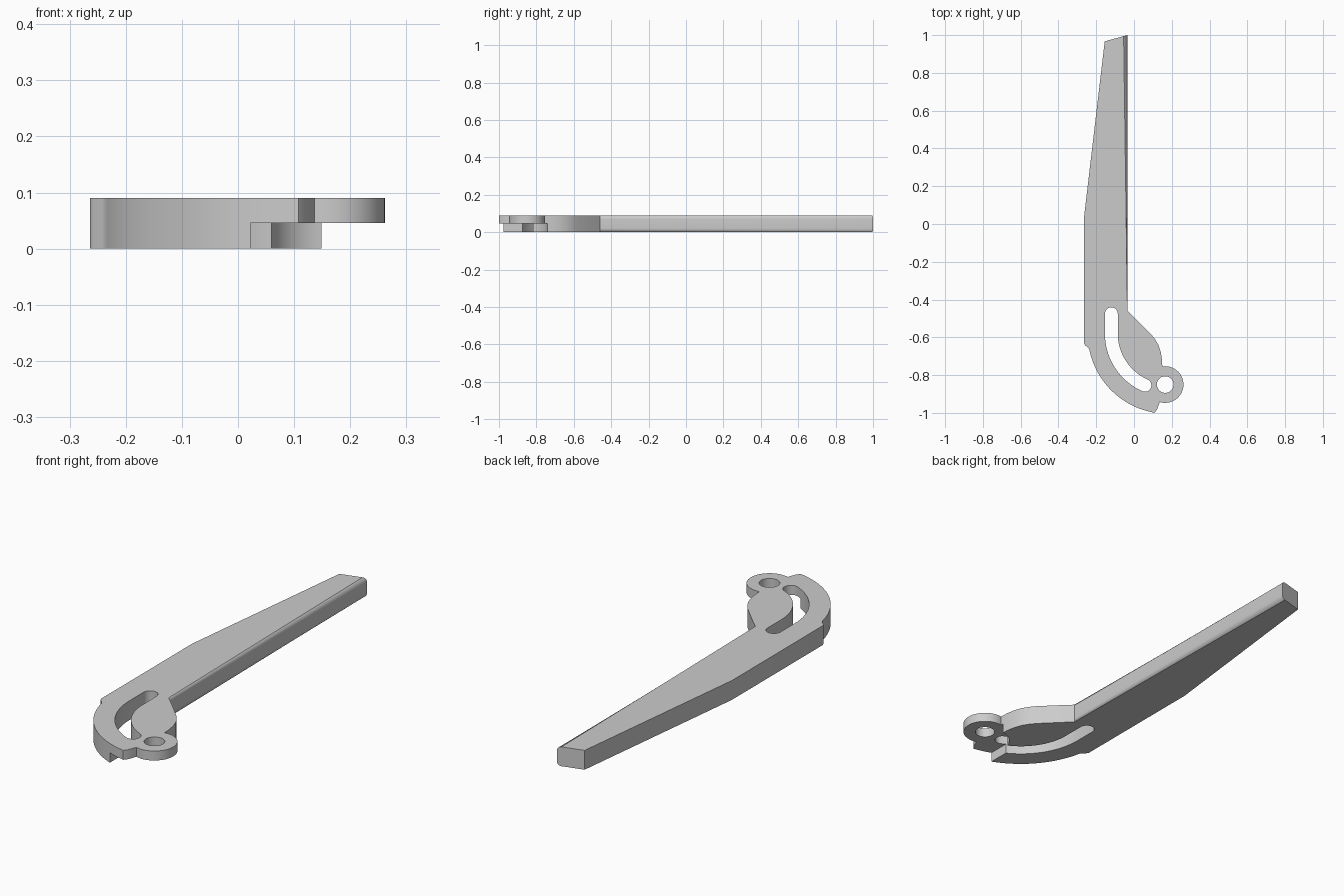
import bpy, bmesh
from math import sin, cos, pi, radians
from mathutils import Vector

if "Cube" in bpy.data.objects:
    bpy.data.objects.remove(bpy.data.objects["Cube"])

TOP, MID = 0.09, 0.046
PIVOT = (0.18, -0.58)      # centre of the curved slot
EYE = (0.165, -0.85)       # centre of the eyelet

grey = bpy.data.materials.new("plain grey")
grey.use_nodes = True
grey.diffuse_color = (0.6, 0.6, 0.6, 1)
grey.node_tree.nodes["Principled BSDF"].inputs["Base Color"].default_value = (0.6, 0.6, 0.6, 1)


def arc(centre, r, a0, a1, n):
    """Points on an arc, angles in degrees."""
    steps = [radians(a0 + (a1 - a0) * i / n) for i in range(n + 1)]
    return [(centre[0] + r * cos(a), centre[1] + r * sin(a)) for a in steps]


def prism(name, outline, z0, z1, round_x=None):
    """Extrude an outline upward; round the long edges lying on x = round_x."""
    bm = bmesh.new()
    base = bm.faces.new([bm.verts.new((x, y, z0)) for x, y in outline])
    side = bmesh.ops.extrude_face_region(bm, geom=[base])["geom"]
    bmesh.ops.translate(bm, vec=(0, 0, z1 - z0),
                        verts=[v for v in side if isinstance(v, bmesh.types.BMVert)])
    bmesh.ops.recalc_face_normals(bm, faces=bm.faces)
    if round_x is not None:
        edges = [e for e in bm.edges if e.calc_length() > 1
                 and all(abs(v.co.x - round_x) < 1e-4 for v in e.verts)]
        bmesh.ops.bevel(bm, geom=edges, offset=0.02, segments=6, profile=0.5, affect='EDGES')
    mesh = bpy.data.meshes.new(name)
    bm.to_mesh(mesh)
    bm.free()
    mesh.materials.append(grey)
    obj = bpy.data.objects.new(name, mesh)
    bpy.context.collection.objects.link(obj)
    return obj


def combine(target, tool, operation):
    """Apply a boolean and discard the tool object."""
    mod = target.modifiers.new(operation.lower(), 'BOOLEAN')
    mod.operation, mod.solver, mod.object = operation, 'EXACT', tool
    bpy.context.view_layer.objects.active = target
    bpy.ops.object.modifier_apply(modifier=mod.name)
    bpy.data.objects.remove(tool)


# Lever: tapered handle, curved arm and leaf-shaped inner part
outline = [(-0.035, 1.0), (-0.155, 0.967), (-0.264, 0.04), (-0.264, -0.63),
           (-0.258, -0.643), (-0.243, -0.655)]
outline += arc(PIVOT, 0.425, 191.5, 259, 28)
outline += [(0.108, -1.0), (0.122, -0.982), (0.13, -0.96), (0.137, -0.94), EYE,
            (0.15, -0.757), (0.148, -0.715), (0.141, -0.675), (0.128, -0.638),
            (0.11, -0.608), (0.09, -0.583), (0.0, -0.493), (-0.035, -0.46)]
lever = prism("lever", outline, 0, TOP, round_x=-0.035)

# Clearance under the eyelet: round pocket and squared-off arm end
combine(lever, prism("pocket_cutter", arc(EYE, 0.11, 0, 352.5, 47), -0.1, MID), 'DIFFERENCE')
combine(lever, prism("arm_end_cutter", [(0.022, -1.1), (0.3, -1.1), (0.3, -0.835), (0.022, -0.835)],
                     -0.1, MID), 'DIFFERENCE')

# Eyelet ring on the upper half
combine(lever, prism("eyelet", arc(EYE, 0.097, 0, 352.5, 47), MID, TOP), 'UNION')
combine(lever, prism("eyelet_hole_cutter", arc(EYE, 0.044, 0, 350, 35), -0.1, 0.2), 'DIFFERENCE')

# Guide slot: straight run, then a curve around the pivot
R, W, END = 0.3, 0.034, 246
tip = arc(PIVOT, R, END, END, 1)[0]
slot = arc((PIVOT[0] - R, -0.475), W, 0, 180, 14)
slot += arc(PIVOT, R + W, 180, END, 24)
slot += arc(tip, W, END, END + 180, 14)[1:-1]
slot += arc(PIVOT, R - W, END, 180, 24)
combine(lever, prism("slot_cutter", slot, -0.1, 0.2), 'DIFFERENCE')

# Smooth curved walls, keep sharp edges
bpy.ops.object.select_all(action='DESELECT')
lever.select_set(True)
bpy.context.view_layer.objects.active = lever
bpy.ops.object.shade_smooth_by_angle(angle=radians(30))
